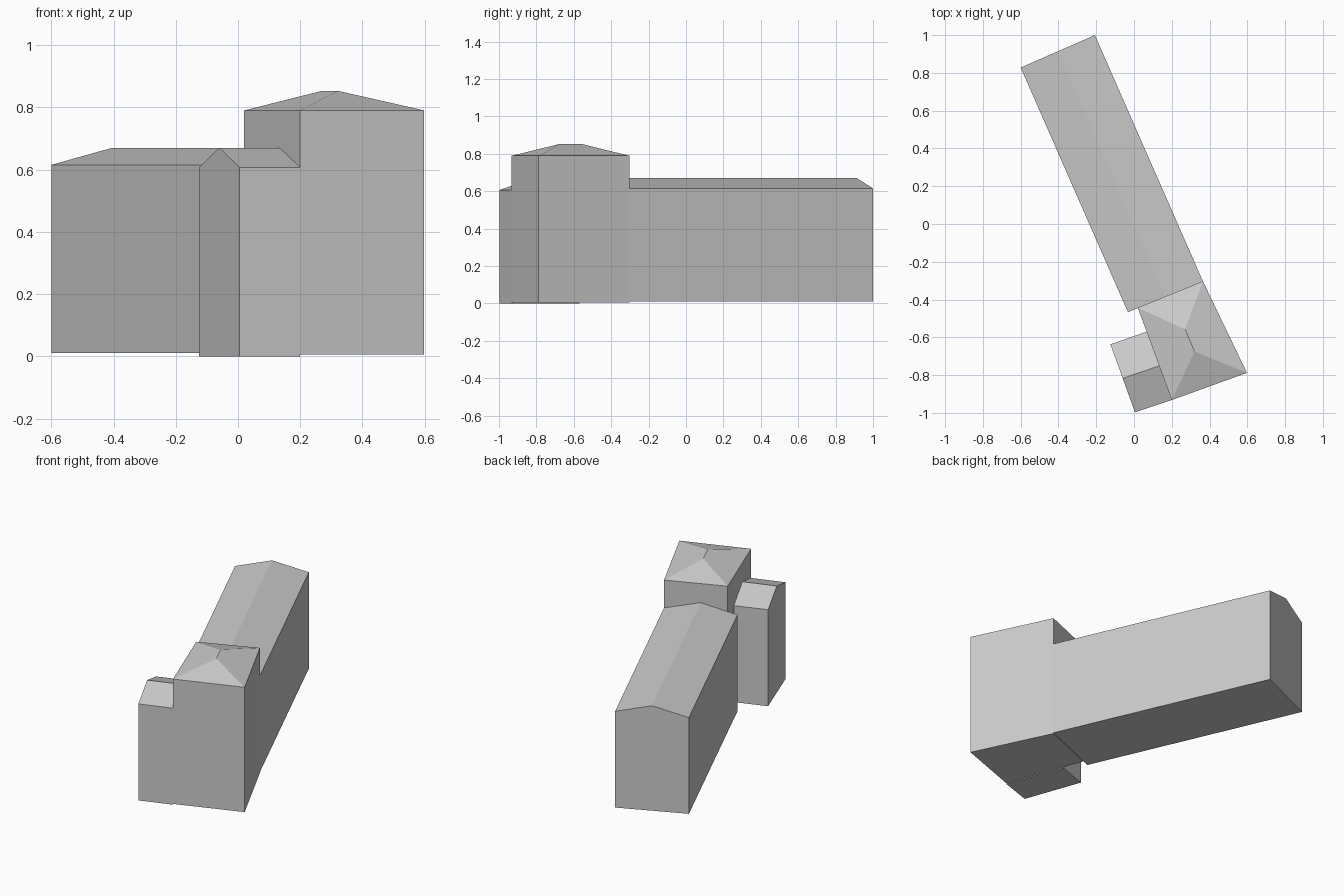
import bpy
import bmesh
from mathutils import Vector

cube = bpy.data.objects.get("Cube")
if cube:
    bpy.data.objects.remove(cube, do_unlink=True)

# Single plain wall and roof colour
grey = bpy.data.materials.new("plain grey")
grey.use_nodes = True
colour = (0.6, 0.6, 0.6, 1)
grey.diffuse_color = colour
grey.node_tree.nodes["Principled BSDF"].inputs["Base Color"].default_value = colour


def building(name, corners, base, eaves, ridge, inset=0.0):
    """Extruded footprint with a ridge between the middles of its first and
    third sides; an inset pulls the ridge ends in to make a hipped roof."""
    bm = bmesh.new()
    low = [bm.verts.new((x, y, base)) for x, y in corners]
    high = [bm.verts.new((x, y, eaves)) for x, y in corners]
    a, b, c, d = [Vector((x, y, ridge)) for x, y in corners]
    start, end = (a + b) / 2, (c + d) / 2
    r0 = bm.verts.new(start.lerp(end, inset))
    r1 = bm.verts.new(end.lerp(start, inset))
    # Floor and walls
    bm.faces.new(low)
    for i in range(4):
        j = (i + 1) % 4
        bm.faces.new((low[i], low[j], high[j], high[i]))
    # Roof ends and slopes
    bm.faces.new((high[0], high[1], r0))
    bm.faces.new((high[1], high[2], r1, r0))
    bm.faces.new((high[2], high[3], r1))
    bm.faces.new((high[3], high[0], r0, r1))
    bmesh.ops.recalc_face_normals(bm, faces=bm.faces)
    mesh = bpy.data.meshes.new(name)
    bm.to_mesh(mesh)
    bm.free()
    mesh.materials.append(grey)
    obj = bpy.data.objects.new(name, mesh)
    bpy.context.collection.objects.link(obj)
    return obj


# Long gabled wing
building("long_wing", [(-0.6, 0.828), (-0.207, 1.0), (0.365, -0.303), (-0.032, -0.467)],
         0.01, 0.615, 0.67)
# Tall block with hipped roof
building("tall_block", [(0.02, -0.443), (0.365, -0.303), (0.598, -0.788), (0.2, -0.932)],
         0.005, 0.79, 0.853, inset=0.38)
# Small gabled annex
building("small_annex", [(0.005, -0.997), (-0.125, -0.637), (0.067, -0.57), (0.2, -0.932)],
         0.0, 0.607, 0.67)
